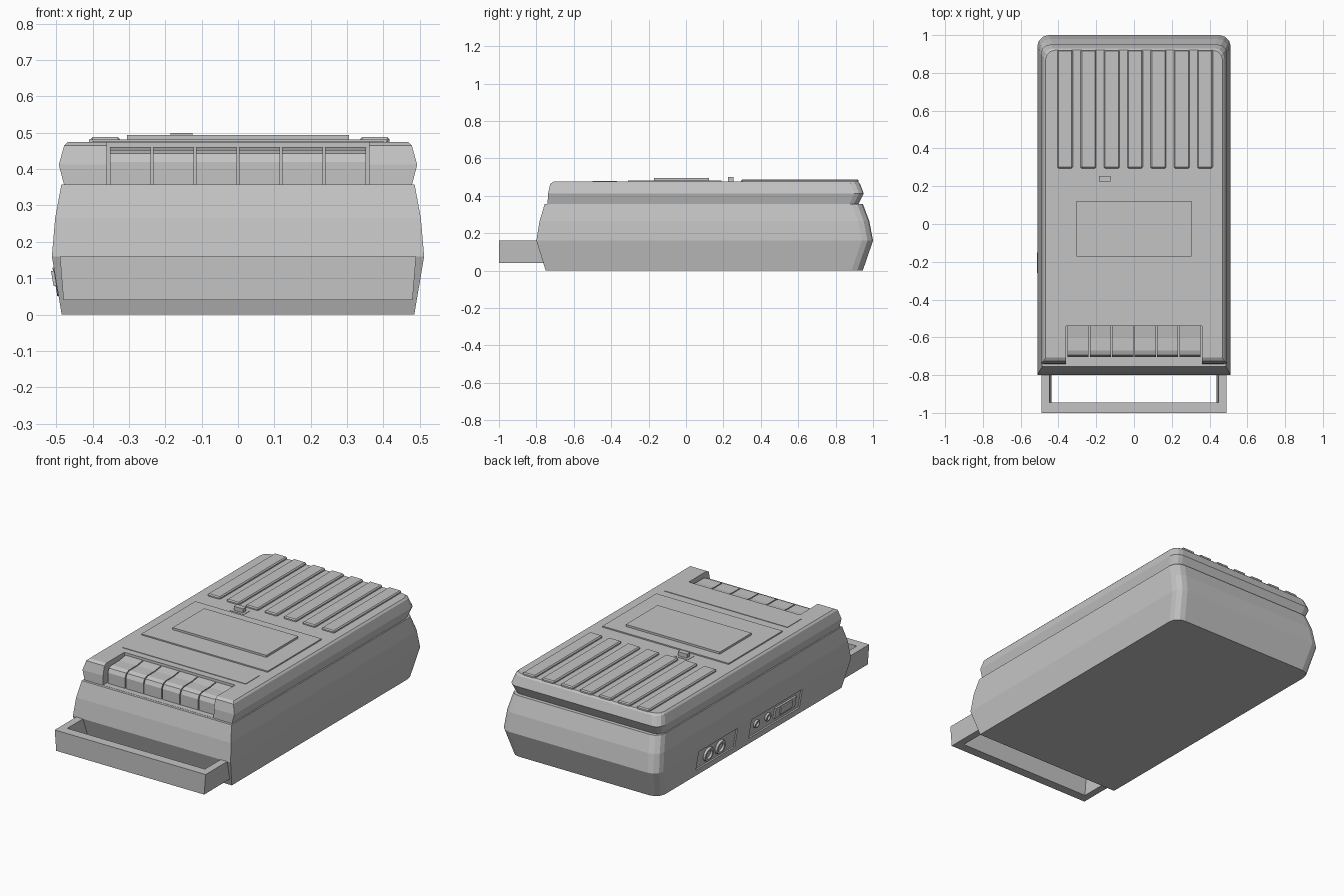
import bpy, bmesh, math
from mathutils import Matrix, Vector

old = bpy.data.objects.get("Cube")
if old:
    bpy.data.objects.remove(old, do_unlink=True)

grey = bpy.data.materials.new("plain grey")
grey.use_nodes = True
COLOUR = (0.55, 0.55, 0.55, 1)
grey.diffuse_color = COLOUR
grey.node_tree.nodes["Principled BSDF"].inputs["Base Color"].default_value = COLOUR


def finish(bm, name):
    bmesh.ops.recalc_face_normals(bm, faces=bm.faces)
    mesh = bpy.data.meshes.new(name)
    bm.to_mesh(mesh)
    bm.free()
    mesh.materials.append(grey)
    obj = bpy.data.objects.new(name, mesh)
    bpy.context.collection.objects.link(obj)
    return obj


def box(name, x, y, z, bevel=0, tilt=None):
    """Box from (min, max) ranges, optionally bevelled or turned about y."""
    bm = bmesh.new()
    bmesh.ops.create_cube(bm, size=1)
    ranges = (x, y, z)
    size = [b - a for a, b in ranges]
    centre = Vector([(a + b) / 2 for a, b in ranges])
    bmesh.ops.scale(bm, vec=size, verts=bm.verts)
    if bevel:
        bmesh.ops.bevel(bm, geom=bm.edges[:], offset=bevel, segments=1, affect='EDGES')
    if tilt:
        bmesh.ops.rotate(bm, matrix=Matrix.Rotation(tilt, 3, 'Y'), verts=bm.verts)
    bmesh.ops.translate(bm, vec=centre, verts=bm.verts)
    return finish(bm, name)


def prism(name, profile, x0, x1):
    """Extrude a (y, z) profile along x."""
    bm = bmesh.new()
    face = bm.faces.new([bm.verts.new((x0, y, z)) for y, z in profile])
    ext = bmesh.ops.extrude_face_region(bm, geom=[face])
    moved = [v for v in ext["geom"] if isinstance(v, bmesh.types.BMVert)]
    bmesh.ops.translate(bm, vec=(x1 - x0, 0, 0), verts=moved)
    return finish(bm, name)


def outline(half, front, back, radius):
    """Plan outline with square front corners and rounded back corners."""
    right = [(half, front)]
    for i in range(4):
        a = i * math.pi / 6
        right.append((half - radius + radius * math.cos(a), back - radius + radius * math.sin(a)))
    return right + [(-x, y) for x, y in reversed(right)]


def shell(name, levels, radius):
    """Stack outlines given as (half width, front, back, z)."""
    bm = bmesh.new()
    rings = [[bm.verts.new((x, y, z)) for x, y in outline(h, f, b, radius)] for h, f, b, z in levels]
    n = len(rings[0])
    for low, high in zip(rings, rings[1:]):
        for i in range(n):
            j = (i + 1) % n
            bm.faces.new((low[i], low[j], high[j], high[i]))
    bm.faces.new(rings[0][::-1])
    bm.faces.new(rings[-1])
    return finish(bm, name)


def cut(obj, cutter):
    mod = obj.modifiers.new(cutter.name, 'BOOLEAN')
    mod.operation = 'DIFFERENCE'
    mod.solver = 'EXACT'
    mod.object = cutter
    cutter.hide_render = True
    cutter.hide_viewport = True
    cutter.display_type = 'WIRE'


# Lower case, bulging at mid height
lower = shell("lower_case", [
    (0.485, -0.75, 0.945, 0), (0.512, -0.80, 1.0, 0.16),
    (0.503, -0.783, 0.98, 0.265), (0.486, -0.755, 0.945, 0.357)], 0.06)

# Upper case with a notch along the front for the keys
upper = shell("upper_case", [
    (0.478, -0.74, 0.922, 0.355), (0.493, -0.738, 0.95, 0.412),
    (0.478, -0.725, 0.93, 0.465), (0.468, -0.708, 0.92, 0.475)], 0.05)
cut(upper, box("key_notch_cutter", (-0.36, 0.36), (-0.9, -0.54), (0.358, 0.6)))

# Piano keys
KEYS = 6
PITCH = 0.71 / KEYS
key_profile = [(-0.54, 0.35), (-0.54, 0.46), (-0.60, 0.452), (-0.67, 0.452),
               (-0.694, 0.443), (-0.705, 0.42), (-0.705, 0.35)]
for i in range(KEYS):
    x = -0.355 + i * PITCH
    prism(f"key_{i + 1}", key_profile, x + 0.003, x + PITCH - 0.003)

# Speaker ribs
for i in range(7):
    x = -0.365 + i * 0.1235
    box(f"speaker_rib_{i + 1}", (x - 0.041, x + 0.041), (0.295, 0.922), (0.455, 0.488), 0.006)

# Cassette lid, its window, the front strip and the slider
box("cassette_lid", (-0.41, 0.41), (-0.31, 0.19), (0.46, 0.482))
box("cassette_window", (-0.305, 0.305), (-0.172, 0.123), (0.47, 0.494))
box("front_strip", (-0.4, 0.4), (-0.5, -0.37), (0.46, 0.478))
box("slider_base", (-0.2, -0.11), (0.21, 0.27), (0.46, 0.477))
box("slider", (-0.185, -0.125), (0.225, 0.255), (0.46, 0.5))

# Carrying handle, tapering towards its underside
bm = bmesh.new()
plan = [(-0.49, -0.76), (-0.49, -1), (0.49, -1), (0.49, -0.76),
        (0.447, -0.76), (0.447, -0.945), (-0.447, -0.945), (-0.447, -0.76)]
base = bm.faces.new([bm.verts.new((x, y, 0.16)) for x, y in plan])
ext = bmesh.ops.extrude_face_region(bm, geom=[base])
for v in ext["geom"]:
    if isinstance(v, bmesh.types.BMVert):
        v.co.z = 0.04
        v.co.x *= 0.98
finish(bm, "handle")

# Recessed socket panels on the sloping side wall
TILT = -math.atan2(0.027, 0.16)
for name, y in (("large_socket_panel_cutter", (0.25, 0.61)), ("small_socket_panel_cutter", (-0.35, 0.12))):
    cut(lower, box(name, (-0.52, -0.492), y, (0.035, 0.15), tilt=TILT))


def socket(name, y, z, radius):
    """Short ring with a sunken centre, facing out of the side wall."""
    bm = bmesh.new()
    bmesh.ops.create_cone(bm, cap_ends=True, segments=14, radius1=radius, radius2=radius * 0.9, depth=0.024)
    bm.normal_update()
    cap = max(bm.faces, key=lambda f: f.calc_center_median().z)
    bmesh.ops.inset_region(bm, faces=[cap], thickness=radius * 0.3)
    hole = bmesh.ops.extrude_face_region(bm, geom=[cap])
    bmesh.ops.delete(bm, geom=[cap], context='FACES_ONLY')
    bmesh.ops.translate(bm, vec=(0, 0, -0.014), verts=[v for v in hole["geom"] if isinstance(v, bmesh.types.BMVert)])
    turn = Matrix.Rotation(TILT - math.pi / 2, 4, 'Y')
    bmesh.ops.transform(bm, matrix=Matrix.Translation((-0.492, y, z)) @ turn, verts=bm.verts)
    finish(bm, name)


for i, (y, z, r) in enumerate([(0.5, 0.092, 0.045), (0.39, 0.092, 0.045), (0.055, 0.1, 0.026), (-0.05, 0.1, 0.026)]):
    socket(f"socket_{i + 1}", y, z, r)

# Side switch in its surround
box("switch_surround", (-0.503, -0.48), (-0.3, -0.11), (0.065, 0.13), tilt=TILT)
box("side_switch", (-0.511, -0.48), (-0.26, -0.15), (0.08, 0.122), tilt=TILT)
